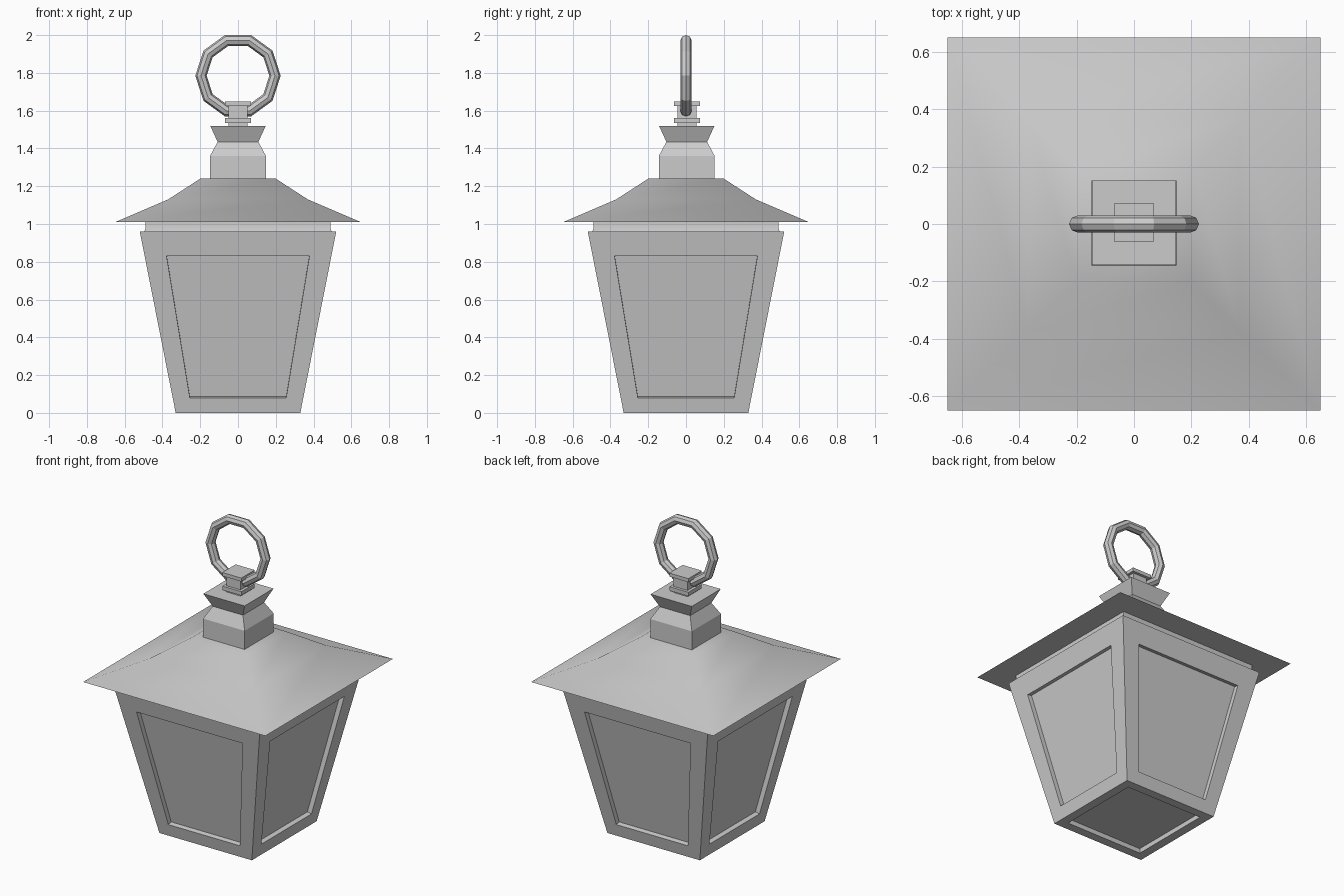
import bpy, bmesh, math
from mathutils import Vector

if "Cube" in bpy.data.objects:
    bpy.data.objects.remove(bpy.data.objects["Cube"])


def finish(bm, name, angle=30):
    bmesh.ops.recalc_face_normals(bm, faces=bm.faces)
    mesh = bpy.data.meshes.new(name)
    bm.to_mesh(mesh)
    bm.free()
    obj = bpy.data.objects.new(name, mesh)
    bpy.context.collection.objects.link(obj)
    bpy.ops.object.select_all(action='DESELECT')
    obj.select_set(True)
    bpy.context.view_layer.objects.active = obj
    bpy.ops.object.shade_smooth_by_angle(angle=math.radians(angle))
    return obj


def square_loft(profile, y=0.0):
    """Stack square rings given as (half width, height) into a closed solid."""
    bm = bmesh.new()
    rings = [[bm.verts.new((sx * h, sy * h + y, z))
              for sx, sy in ((-1, -1), (1, -1), (1, 1), (-1, 1))]
             for h, z in profile]
    bm.faces.new(rings[0][::-1])
    bm.faces.new(rings[-1])
    for a, b in zip(rings, rings[1:]):
        for i in range(4):
            j = (i + 1) % 4
            bm.faces.new((a[i], a[j], b[j], b[i]))
    bmesh.ops.recalc_face_normals(bm, faces=bm.faces)
    return bm


# Tapered lantern body with recessed panes on the sides and underneath
LOW, HIGH, TOP = 0.33, 0.52, 0.96
bm = square_loft([(LOW, 0), (HIGH, TOP)])
bm.normal_update()
panes = [f for f in bm.faces if f.normal.z < 0.5]
bmesh.ops.inset_individual(bm, faces=panes, thickness=0.08)
for f in panes:
    f.normal_update()
    n = f.normal.copy()
    if n.z > -0.9:
        out = Vector((n.x, n.y, 0)).normalized()
        side = Vector((-out.y, out.x, 0))
        for v in f.verts:
            upper = v.co.z > 0.5
            z, u = (0.83, 0.378) if upper else (0.08, 0.255)
            u = math.copysign(u, v.co.dot(side))
            v.co = out * (LOW + (HIGH - LOW) * z / TOP) + side * u
            v.co.z = z
    for f2 in bmesh.ops.extrude_discrete_faces(bm, faces=[f])['faces']:
        bmesh.ops.translate(bm, verts=f2.verts, vec=n * -0.03)
finish(bm, "lantern_body")

# Collar between body and roof
finish(square_loft([(0.50, 0.95), (0.49, 0.975), (0.49, 1.012)]), "collar")

# Flared roof
finish(square_loft([(0.65, 1.01), (0.37, 1.13), (0.20, 1.24)]), "roof", 42)

# Waisted chimney cap
finish(square_loft([(0.148, 1.235), (0.148, 1.36), (0.108, 1.435),
                    (0.147, 1.52)], 0.004), "chimney_cap", 20)

# Ring holder: stem with two flanges
finish(square_loft([(0.05, 1.51), (0.05, 1.535), (0.068, 1.535), (0.068, 1.56),
                    (0.05, 1.56), (0.05, 1.625), (0.068, 1.625),
                    (0.068, 1.648)], 0.005), "ring_holder")

# Ten-sided hanging ring
bpy.ops.mesh.primitive_torus_add(major_segments=10, minor_segments=8,
                                 major_radius=0.196, minor_radius=0.03,
                                 location=(0, 0, 1.785),
                                 rotation=(math.pi / 2, 0, 0))
bpy.context.object.name = "hanging_ring"
